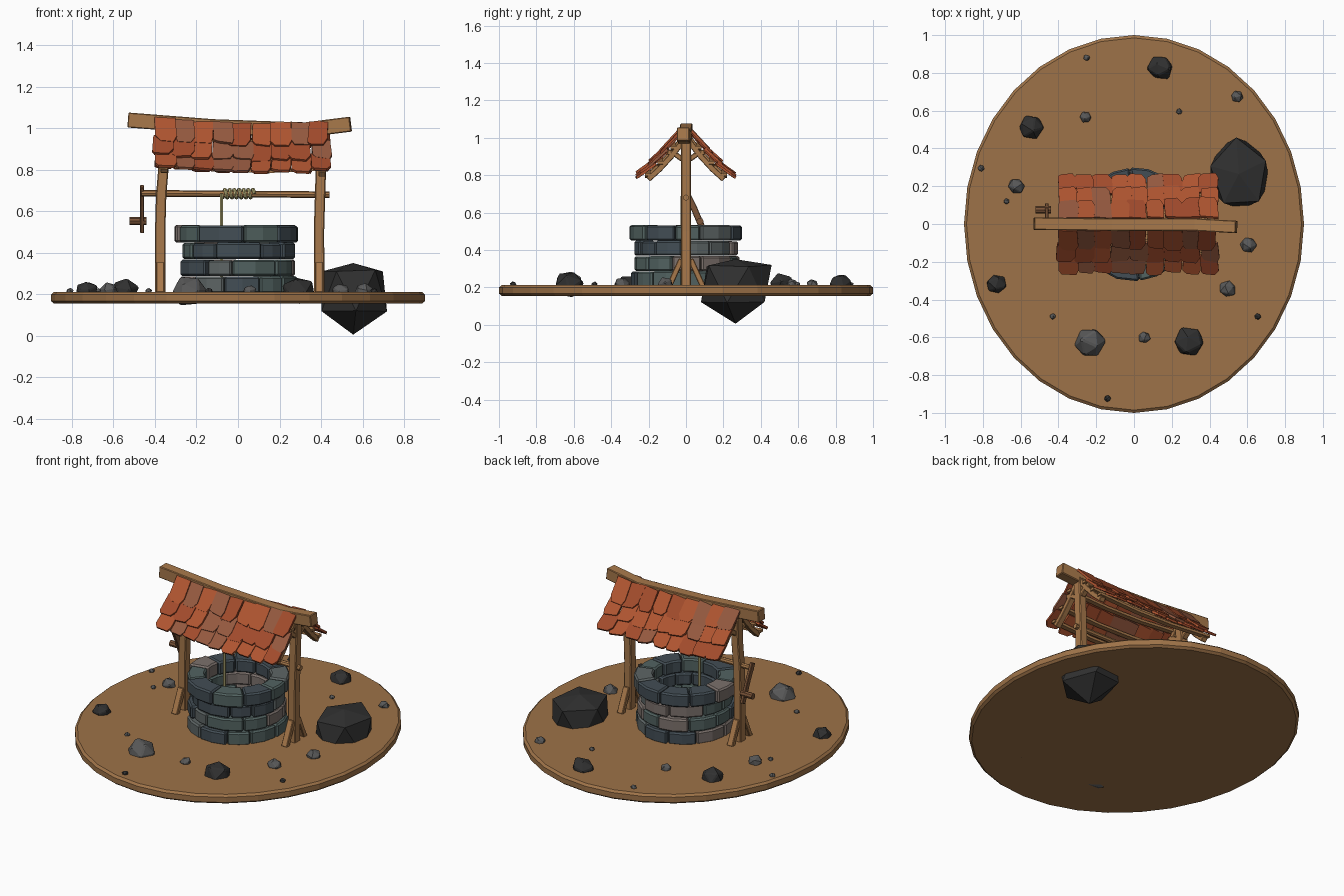
import bpy, bmesh, math, random
from mathutils import Vector, Matrix

if "Cube" in bpy.data.objects:
    bpy.data.objects.remove(bpy.data.objects["Cube"])

random.seed(4)
R = random.uniform


def mat(name, r, g, b):
    m = bpy.data.materials.new(name)
    m.diffuse_color = (r, g, b, 1)
    m.use_nodes = True
    m.node_tree.nodes["Principled BSDF"].inputs["Base Color"].default_value = m.diffuse_color
    return m


EARTH = [mat("earth", .34, .17, .065)]
WOOD = [mat("wood", .39, .19, .07)]
DARKWOOD = [mat("dark_wood", .2, .09, .04)]
ROPE = [mat("rope", .5, .45, .2)]
STONE = [mat("stone_green", .085, .125, .12), mat("stone_blue", .055, .075, .09),
         mat("stone_brown", .2, .165, .15), mat("stone_grey", .11, .13, .13)]
TILE = [mat("tile_red", .36, .07, .025), mat("tile_orange", .43, .09, .03), mat("tile_brown", .3, .1, .05)]
DARK, LIGHT = [mat("rock_dark", .03, .03, .03)], [mat("rock_light", .1, .1, .1)]


def loft(bm, rings, mi=0):
    """Skin a list of equal-length point rings and cap both ends."""
    vs = [[bm.verts.new(p) for p in ring] for ring in rings]
    n = len(vs[0])
    faces = [bm.faces.new((a[i], a[(i + 1) % n], b[(i + 1) % n], b[i]))
             for a, b in zip(vs, vs[1:]) for i in range(n)]
    faces += [bm.faces.new(vs[0]), bm.faces.new(vs[-1])]
    for f in faces:
        f.material_index = mi


def finish(name, bm, mats, bevel=0):
    bmesh.ops.recalc_face_normals(bm, faces=bm.faces)
    me = bpy.data.meshes.new(name)
    bm.to_mesh(me)
    bm.free()
    for m in mats:
        me.materials.append(m)
    ob = bpy.data.objects.new(name, me)
    bpy.context.collection.objects.link(ob)
    if bevel:
        mod = ob.modifiers.new("bevel", 'BEVEL')
        mod.width, mod.segments = bevel, 1
        mod.limit_method, mod.angle_limit = 'ANGLE', math.radians(40)
    return ob


def rect(w, h):
    return [(-w / 2, -h / 2), (w / 2, -h / 2), (w / 2, h / 2), (-w / 2, h / 2)]


def ngon(r, n):
    return [(r * math.cos(i * math.tau / n), r * math.sin(i * math.tau / n)) for i in range(n)]


def sweep(name, pts, section, up, mats=WOOD, bevel=0):
    """Sweep a 2D section along a path of points."""
    pts, up = [Vector(p) for p in pts], Vector(up)
    rings = []
    for i, p in enumerate(pts):
        t = (pts[min(i + 1, len(pts) - 1)] - pts[max(i - 1, 0)]).normalized()
        side = t.cross(up).normalized()
        nrm = side.cross(t)
        rings.append([p + side * a + nrm * b for a, b in section])
    bm = bmesh.new()
    loft(bm, rings)
    return finish(name, bm, mats, bevel)


X, Y, Z = (1, 0, 0), (0, 1, 0), (0, 0, 1)

# Ground disc, elliptical with a chamfered rim
bm = bmesh.new()
loft(bm, [[(.9 * k * math.sin(i * math.tau / 32), k * math.cos(i * math.tau / 32), z) for i in range(32)]
          for z, k in ((.155, .985), (.167, 1), (.2, 1), (.212, .985))])
finish("ground_disc", bm, EARTH)

# Well wall: four courses of wedge stones
courses = [(.205, .288, .285), (.288, .37, .278), (.37, .45, .268), (.45, .535, .295)]
for c, (z0, z1, ro) in enumerate(courses):
    bm = bmesh.new()
    n = 10
    cuts = [(i + R(-.2, .2) + c * .5) * math.tau / n for i in range(n)]
    cuts.append(cuts[0] + math.tau)
    for a0, a1 in zip(cuts, cuts[1:]):
        r1, r0, zt = ro + R(-.008, .012), .182 + R(-.008, .008), z1 - R(0, .006)
        angs = (a0 + .008, (a0 + a1) / 2, a1 - .008)
        loft(bm, [[(r * math.cos(a), r * math.sin(a), z)
                   for r, z in ((r0, z0), (r1, z0), (r1, zt), (r0, zt))] for a in angs],
             random.choice((0, 0, 1, 1, 2, 3)))
    finish(f"stone_course_{c + 1}", bm, STONE, .009)

# Posts with foot braces
posts = {"left": [(-.375, .2), (-.375, .5), (-.37, .68), (-.358, .82), (-.352, 1)],
         "right": [(.392, .2), (.39, .5), (.396, .7), (.4, .82), (.405, 1)]}
for side, path in posts.items():
    sweep(side + "_post", [(x, 0, z) for x, z in path], rect(.05, .054), Y, bevel=.005)
    xb, xt = path[0][0], path[-1][0]
    for s, end in ((-1, "front"), (1, "back")):
        sweep(f"{side}_{end}_foot_brace", [(xb, s * .09, .205), (xb, s * .025, .35)], rect(.03, .04), X, bevel=.004)
        sweep(f"{side}_{end}_top_brace", [(xt, s * .02, .885), (xt, s * .055, .91), (xt, s * .1, .925)],
              rect(.028, .035), X, bevel=.004)

# Sagging ridge beam
sweep("ridge_beam", [(-.53, .002, 1.04), (-.12, -.003, 1.008), (.32, -.003, .992), (.543, -.016, 1.02)],
      rect(.066, .072), Z, bevel=.004)


def sag(x):
    return .01 - .03 * (1 - ((x - .12) / .5) ** 2)


def roof(x, t, s, off=0):
    """Point on the roof slope: t runs ridge to eave, off lifts outward."""
    return Vector((x, s * (.035 + .2 * t + off * .74), 1.015 - .215 * t - .06 * t * (1 - t) + off * .67 + sag(x)))


# Rafters, battens and shingles for both slopes
for s, end in ((-1, "front"), (1, "back")):
    for side, x in (("left", -.355), ("right", .405)):
        sweep(f"{side}_{end}_rafter", [roof(x, t, s, -.03) for t in (-.1, .3, .65, .95)], rect(.03, .036), X, bevel=.003)
    for k, t in enumerate((.2, .55, .88)):
        sweep(f"{end}_batten_{k + 1}", [roof(x, t, s, -.01) for x in (-.385, -.1, .15, .43)], rect(.03, .016), Z)
    bm = bmesh.new()
    for row in range(3):
        for i in range(9):
            x = -.4 + .84 * (i + .5) / 9 + R(-.006, .006)
            w, lift, skew = .1 * R(.93, 1.08), R(0, .009), R(-.12, .12)
            a = roof(x, row / 3 - .06, s, lift)
            b = roof(x, (row + 1) / 3 + R(.02, .09), s, lift + .012)
            v = b - a
            u = Vector(X)
            nrm = u.cross(v).normalized() * -s
            if nrm.z < 0:
                nrm = -nrm
            outline = [(-.48, 0), (.48, 0), (.5, .75), (R(.25, .42), 1), (-R(.25, .42), R(.92, 1)), (-.5, R(.75, .9))]
            low = [a + u * (p * w + skew * .1 * q) + v * (q + skew * p * .7) for p, q in outline]
            loft(bm, [low, [p + nrm * .014 for p in low]], random.choice((0, 1, 1, 2)))
    finish(end + "_shingles", bm, TILE)

# Windlass: axle, crank arm, handle
sweep("axle", [(-.465, 0, .687), (.44, 0, .68)], ngon(.016, 8), Z, WOOD)
sweep("crank_arm", [(-.462, -.005, .72), (-.462, .04, .63), (-.462, .095, .5)], rect(.034, .018), X, DARKWOOD, .003)
sweep("crank_handle", [(-.522, .075, .553), (-.44, .075, .553)], ngon(.019, 8), Z, DARKWOOD)

# Rope coiled on the axle and hanging into the well
turns = 7
coil = [(.078 - .158 * i / (turns * 10), -.02 * math.cos(i * math.tau / 10), .685 + .02 * math.sin(i * math.tau / 10))
        for i in range(turns * 10 + 1)]
sweep("rope", coil + [(-.08, -.02, .64), (-.08, -.02, .22)], ngon(.009, 6), X, ROPE)


def rock(name, loc, scale, mats, jitter, remap=None):
    bm = bmesh.new()
    bmesh.ops.create_icosphere(bm, subdivisions=1, radius=1)
    spin = Matrix.Rotation(R(0, 6.28), 3, 'Z')
    if not remap:
        spin = spin @ Matrix.Rotation(R(0, 3), 3, 'X')
    for v in bm.verts:
        if remap:
            v.co.z = remap[min(3, sum(v.co.z < k for k in (.7, 0, -.7)))]
        p = spin @ (v.co * (1 + R(-jitter, jitter)))
        v.co = Vector(loc) + Vector(a * b for a, b in zip(p, scale))
    return finish(name, bm, mats, 0 if remap else .08 * scale[0])


# Boulder half sunk through the disc
rock("boulder", (.555, .265, .18), (.18, .21, .17), DARK, .04, (1, .8, -.35, -1))

# Scattered rocks: x, y, radius, dark
rocks = [(.14, .83, .07, 1), (-.25, .88, .017, 0), (-.255, .565, .033, 0), (-.545, .51, .065, 1),
         (.24, .595, .017, 0), (.545, .675, .033, 0), (-.81, .295, .017, 0), (-.625, .2, .045, 0),
         (-.675, .12, .017, 0), (.605, -.11, .046, 0), (.495, -.345, .045, 0), (.655, -.49, .017, 1),
         (-.73, -.32, .055, 1), (-.43, -.49, .017, 0), (-.235, -.63, .085, 0), (.055, -.6, .033, 0),
         (.29, -.625, .08, 1), (-.14, -.925, .018, 1)]
for k, (x, y, r, dark) in enumerate(rocks):
    rock(f"rock_{k + 1}", (x, y, .216), (r * 1.05, r * 1.02, r * .9), DARK if dark else LIGHT, .12)
